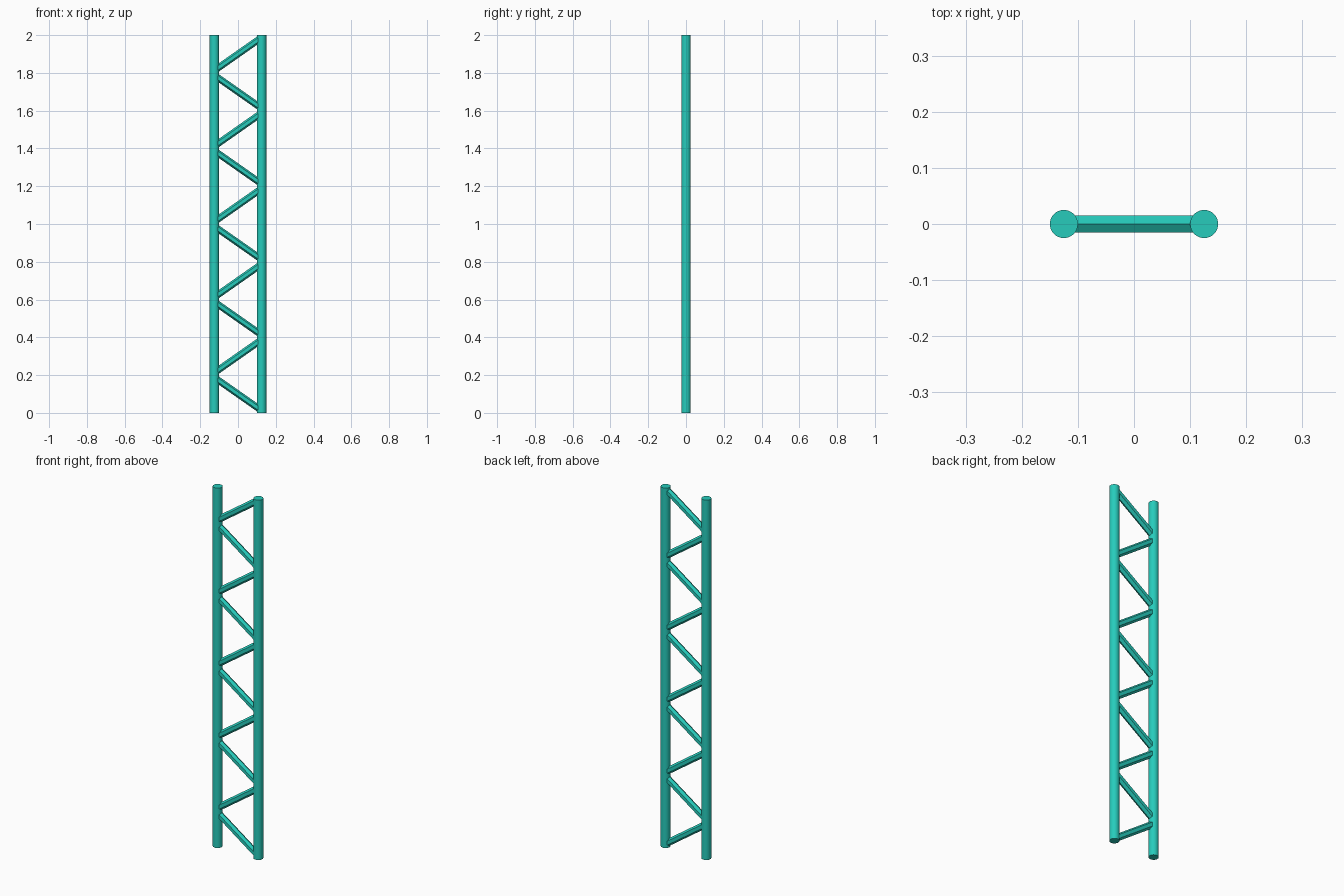
import bpy
from mathutils import Vector, Matrix

if "Cube" in bpy.data.objects:
    bpy.data.objects.remove(bpy.data.objects["Cube"])

mat = bpy.data.materials.new("teal_paint")
mat.diffuse_color = (0.02, 0.6, 0.5, 1)
mat.use_nodes = True
mat.node_tree.nodes["Principled BSDF"].inputs["Base Color"].default_value = mat.diffuse_color

HALF, HEIGHT, BAYS = 0.125, 2.0, 10
STEP = HEIGHT / BAYS


def rod(name, a, b, radius, sides):
    """Cylinder from a to b, lying in the XZ plane."""
    a, b = Vector(a), Vector(b)
    axis = (b - a).normalized()
    side = Vector((0, 1, 0))
    up = side.cross(axis)
    bpy.ops.mesh.primitive_cylinder_add(vertices=sides, radius=radius, depth=(b - a).length)
    ob = bpy.context.object
    ob.name = name
    # first vertex of the section lies in the truss plane, flat faces point to +-y
    ob.matrix_world = Matrix.Translation((a + b) / 2) @ Matrix((side, up, axis)).transposed().to_4x4()
    ob.data.materials.append(mat)
    return ob


# Main tubes
for name, s in (("left_tube", -1), ("right_tube", 1)):
    rod(name, (s * HALF, 0, 0), (s * HALF, 0, HEIGHT), 0.025, 32)
    bpy.ops.object.shade_smooth_by_angle()

# Zigzag braces, hexagonal section, stopping just inside the tubes
for i in range(BAYS):
    s = 1 if i % 2 == 0 else -1
    mid, dz, dx = (i + 0.5) * STEP, 0.077, 0.11
    rod(f"brace_{i + 1}", (s * dx, 0, mid - dz), (-s * dx, 0, mid + dz), 0.018, 6)
